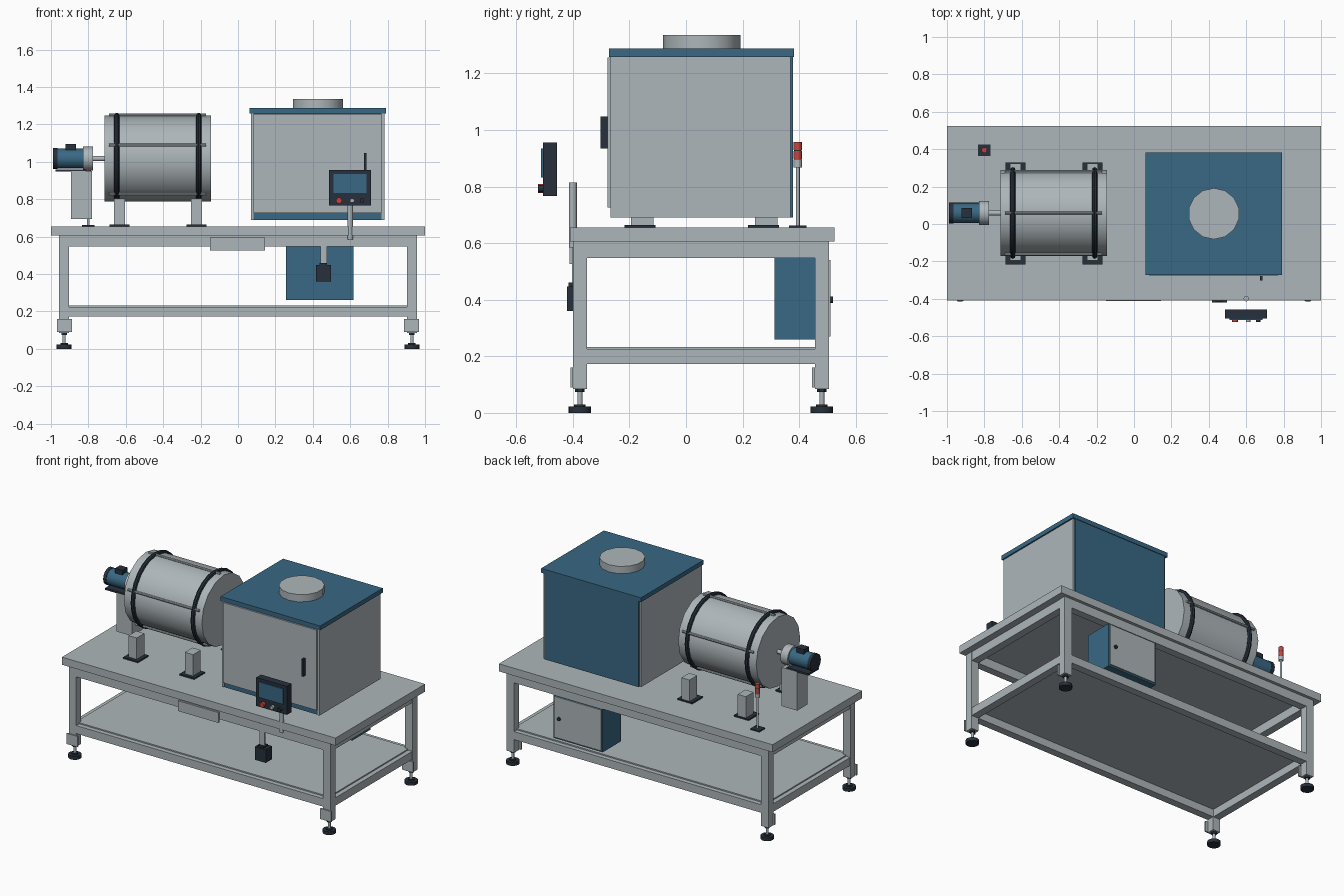
import bpy
import math

if "Cube" in bpy.data.objects:
    bpy.data.objects.remove(bpy.data.objects["Cube"])


def material(name, rgb):
    m = bpy.data.materials.new(name)
    m.diffuse_color = (*rgb, 1)
    m.use_nodes = True
    m.node_tree.nodes["Principled BSDF"].inputs["Base Color"].default_value = m.diffuse_color
    return m


GREY = material("light grey", (0.42, 0.47, 0.49))
BLUE = material("steel blue", (0.04, 0.14, 0.23))
DARK = material("dark slate", (0.02, 0.03, 0.045))
RED = material("signal red", (0.55, 0.06, 0.05))


def finish(name, mat, smooth=False):
    o = bpy.context.object
    o.name = name
    o.data.materials.append(mat)
    if smooth:
        bpy.ops.object.shade_smooth_by_angle(angle=math.radians(40))
    return o


def box(name, mat, x, y, z):
    """Box from (min, max) pairs on each axis."""
    bpy.ops.mesh.primitive_cube_add(size=1, location=[(a + b) / 2 for a, b in (x, y, z)])
    bpy.context.object.scale = [b - a for a, b in (x, y, z)]
    bpy.ops.object.transform_apply(location=False, rotation=False, scale=True)
    return finish(name, mat)


def cyl(name, mat, r, c, span, axis="z", n=16):
    """Cylinder along an axis; c holds the two other coordinates in order."""
    mid, depth = sum(span) / 2, span[1] - span[0]
    loc = {"x": (mid, *c), "y": (c[0], mid, c[1]), "z": (*c, mid)}[axis]
    rot = {"x": (0, math.pi / 2, 0), "y": (math.pi / 2, 0, 0), "z": (0, 0, 0)}[axis]
    bpy.ops.mesh.primitive_cylinder_add(vertices=n, radius=r, depth=depth, location=loc, rotation=rot)
    return finish(name, mat, True)


# Table frame
box("table_top", GREY, (-1, 1), (-0.41, 0.525), (0.605, 0.655))
for z0, z1, tag in ((0.547, 0.605, "upper"), (0.172, 0.225, "lower")):
    for y in (-0.40, 0.455):
        box(tag + "_long_rail", GREY, (-0.905, 0.905), (y, y + 0.05), (z0, z1))
    for x in (-0.955, 0.905):
        box(tag + "_side_rail", GREY, (x, x + 0.05), (-0.35, 0.455), (z0, z1))
box("lower_shelf", GREY, (-0.925, 0.925), (-0.37, 0.475), (0.222, 0.233))
box("front_name_plate", GREY, (-0.15, 0.145), (-0.412, -0.40), (0.527, 0.595))

# Legs with brackets and levelling feet
for x in (-0.93, 0.93):
    for y in (-0.375, 0.48):
        box("leg", GREY, (x - 0.027, x + 0.027), (y - 0.025, y + 0.025), (0.085, 0.605))
        s = 1 if x < 0 else -1
        xs = sorted((x - 0.037 * s, x + 0.043 * s))
        box("leg_bracket", GREY, xs, (y - 0.034, y - 0.024), (0.09, 0.16))
        cyl("foot_stem", GREY, 0.009, (x, y), (0.02, 0.09))
        cyl("foot_nut", DARK, 0.017, (x, y), (0.073, 0.086), n=6)
        cyl("foot_base", DARK, 0.04, (x, y), (0, 0.022), n=20)
        cyl("foot_collar", DARK, 0.02, (x, y), (0.022, 0.03))

# Furnace cabinet
box("furnace_core", BLUE, (0.082, 0.768), (-0.262, 0.378), (0.69, 1.258))
for x in (0.07, 0.768):
    box("furnace_side_panel", GREY, (x, x + 0.014), (-0.267, 0.37), (0.69, 1.258))
box("furnace_door", GREY, (0.084, 0.768), (-0.277, -0.262), (0.725, 1.255))
box("furnace_roof", BLUE, (0.062, 0.791), (-0.272, 0.382), (1.258, 1.287))
cyl("roof_vent", GREY, 0.137, (0.427, 0.055), (1.28, 1.335), n=14)
box("door_handle", DARK, (0.674, 0.687), (-0.302, -0.277), (0.935, 1.048))

# Rotating drum with rings and tie rods
DY, DZ = 0.059, 1.017
cyl("drum", GREY, 0.23, (DY, DZ), (-0.715, -0.145), "x", 16)
for x in (-0.648, -0.21):
    bpy.ops.mesh.primitive_torus_add(
        location=(x, DY, DZ), rotation=(0, math.pi / 2, 0),
        major_radius=0.231, minor_radius=0.014, major_segments=24, minor_segments=8)
    finish("drum_ring", DARK, True)
for i in range(5):
    a = math.radians(90 + 72 * i)
    cyl("drum_tie_rod", GREY, 0.008,
        (DY + 0.232 * math.cos(a), DZ + 0.232 * math.sin(a)), (-0.69, -0.17), "x", 8)

# Drum support posts
for x in (-0.634, -0.222):
    for y, py in ((-0.155, -0.162), (0.283, 0.274)):
        box("post_base", DARK, (x - 0.054, x + 0.054), (py - 0.055, py + 0.055), (0.655, 0.664))
        box("support_post", GREY, (x - 0.03, x + 0.03), (y - 0.04, y + 0.04), (0.664, 0.805))

# Drive motor on its pedestal
box("motor_pedestal", GREY, (-0.893, -0.78), (0.005, 0.115), (0.695, 0.95))
box("motor_mount", DARK, (-0.975, -0.815), (0.005, 0.115), (0.948, 0.96))
cyl("motor_body", BLUE, 0.053, (DY, DZ), (-0.97, -0.825), "x")
cyl("motor_cap", DARK, 0.056, (DY, DZ), (-0.988, -0.966), "x")
box("motor_terminal", DARK, (-0.922, -0.866), (0.033, 0.085), (1.06, 1.094))
cyl("gearbox", GREY, 0.064, (DY, DZ), (-0.828, -0.775), "x")
cyl("drive_shaft", GREY, 0.014, (DY, DZ), (-0.776, -0.714), "x", 12)

# Signal tower
P = (-0.80, 0.395)
box("tower_base", DARK, (-0.834, -0.768), (0.364, 0.426), (0.655, 0.662))
cyl("tower_pole", GREY, 0.007, P, (0.66, 0.87), n=10)
cyl("tower_socket", GREY, 0.015, P, (0.867, 0.895))
cyl("tower_core", DARK, 0.013, P, (0.89, 0.95))
for z in (0.898, 0.929):
    cyl("tower_lamp", RED, 0.015, P, (z, z + 0.028))

# Control panel and its pole
cyl("panel_pole", GREY, 0.014, (0.60, -0.40), (0.585, 0.815))
box("panel_case", DARK, (0.487, 0.711), (-0.505, -0.456), (0.767, 0.955))
box("panel_screen", BLUE, (0.51, 0.688), (-0.512, -0.505), (0.832, 0.934))
for x, mat, r in ((0.54, RED, 0.016), (0.61, GREY, 0.012), (0.663, DARK, 0.012)):
    cyl("panel_button", mat, r, (x, 0.793), (-0.523, -0.504), "y", 12)

# Foot pedal box hanging from the rail
box("pedal_hanger", GREY, (0.44, 0.475), (-0.402, -0.39), (0.44, 0.60))
box("pedal_box", DARK, (0.417, 0.497), (-0.42, -0.355), (0.36, 0.447))
box("pedal_cap", DARK, (0.437, 0.477), (-0.415, -0.37), (0.447, 0.46))

# Electrical cabinet under the table
box("electrical_cabinet", BLUE, (0.257, 0.617), (0.312, 0.503), (0.26, 0.547))
box("cabinet_door", GREY, (0.265, 0.609), (0.503, 0.51), (0.27, 0.54))
cyl("cabinet_knob", DARK, 0.012, (0.57, 0.40), (0.508, 0.519), "y", 12)
